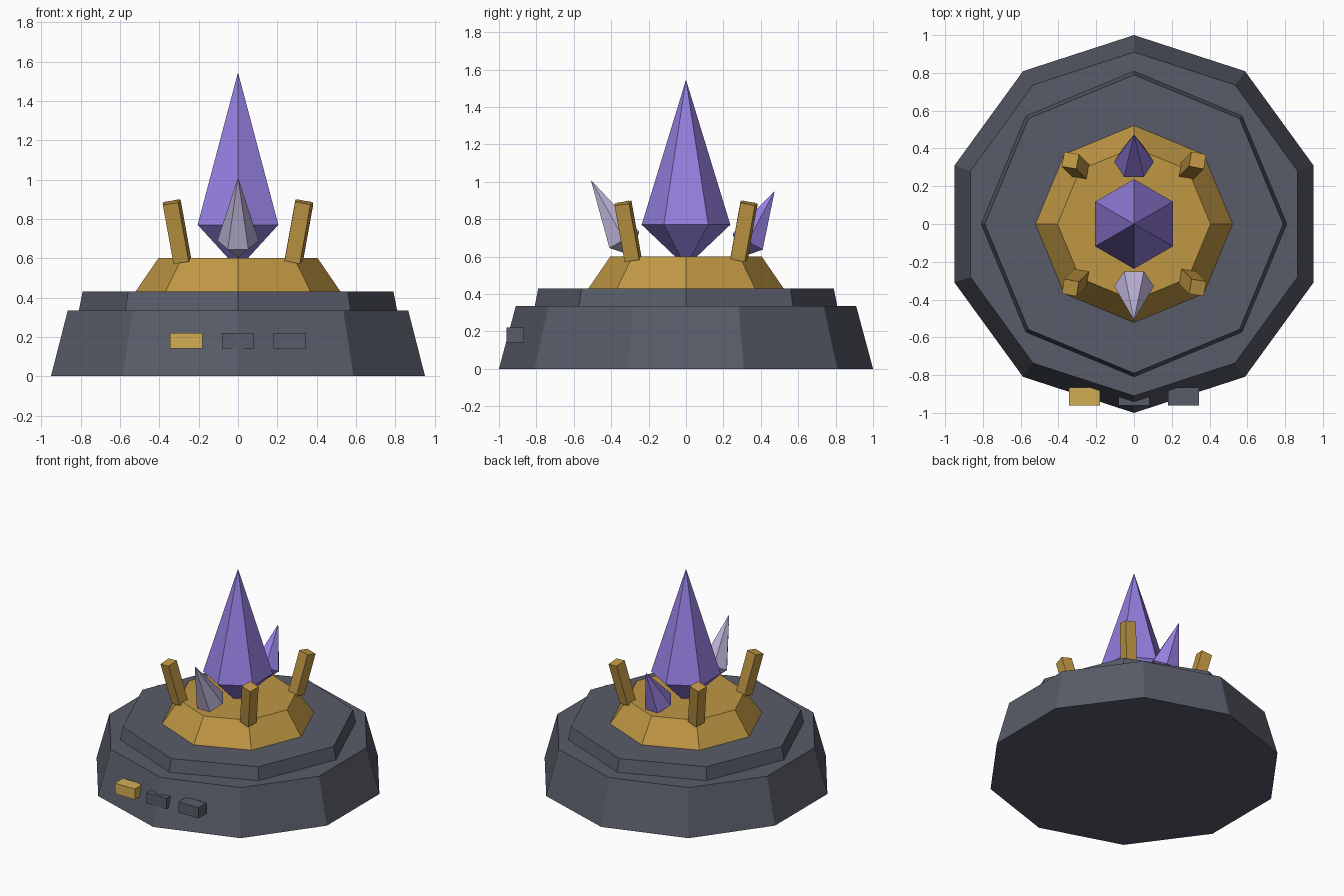
import bpy, bmesh, math
from mathutils import Matrix, Vector

if "Cube" in bpy.data.objects:
    bpy.data.objects.remove(bpy.data.objects["Cube"])


def mat(name, r, g, b):
    lin = [((c / 255 + 0.055) / 1.055) ** 2.4 for c in (r, g, b)]
    m = bpy.data.materials.new(name)
    m.diffuse_color = (*lin, 1)
    m.use_nodes = True
    m.node_tree.nodes["Principled BSDF"].inputs["Base Color"].default_value = m.diffuse_color
    return m


SLATE = mat("slate", 88, 92, 104)
GOLD = mat("gold", 192, 151, 68)
BRIGHT = mat("bright_gold", 212, 174, 84)
VIOLET = mat("violet", 148, 126, 222)
PALE = mat("pale_violet", 186, 176, 212)


def finish(name, bm, material):
    bmesh.ops.recalc_face_normals(bm, faces=bm.faces)
    me = bpy.data.meshes.new(name)
    bm.to_mesh(me)
    bm.free()
    me.materials.append(material)
    ob = bpy.data.objects.new(name, me)
    bpy.context.collection.objects.link(ob)
    return ob


def lathe(name, sides, profile, material, start=90, matrix=Matrix()):
    """Flat-sided stack of rings; radius 0 makes a tip."""
    bm = bmesh.new()
    rings = []
    for r, z in profile:
        if r == 0:
            rings.append([bm.verts.new((0, 0, z))] * sides)
        else:
            angs = [math.radians(start) + math.tau * i / sides for i in range(sides)]
            rings.append([bm.verts.new((r * math.cos(a), r * math.sin(a), z)) for a in angs])
    for lo, hi in zip(rings, rings[1:]):
        for i in range(sides):
            j = (i + 1) % sides
            bm.faces.new(list(dict.fromkeys((lo[i], lo[j], hi[j], hi[i]))))
    for (r, z), ring in zip((profile[0], profile[-1]), (rings[0], rings[-1])):
        if r:
            bm.faces.new(ring)
    bm.transform(matrix)
    return finish(name, bm, material)


def box(name, size, matrix, material):
    bm = bmesh.new()
    bmesh.ops.create_cube(bm, size=1, matrix=matrix @ Matrix.Diagonal((*size, 1)))
    return finish(name, bm, material)


# Stepped pedestal and gold collar
lathe("pedestal_base", 10, [(1.0, 0), (0.91, 0.335)], SLATE)
lathe("pedestal_step", 8, [(0.81, 0.33), (0.79, 0.43)], SLATE)
lathe("gold_collar", 8, [(0.525, 0.425), (0.405, 0.6)], GOLD)

# Main crystal
lathe("main_crystal", 6, [(0, 0.545), (0.237, 0.77), (0, 1.545)], VIOLET)

# Small crystals leaning outward
for name, y, z, lean, height, m in (("front_shard", -0.33, 0.69, 0.51, 0.367, PALE),
                                    ("back_shard", 0.33, 0.68, -0.49, 0.306, VIOLET)):
    mx = Matrix.Translation((0, y, z)) @ Matrix.Rotation(lean, 4, 'X')
    lathe(name, 6, [(0, -0.1), (0.105, 0), (0, height)], m, 0, mx)

# Four prongs leaning outward on the diagonals
for sx in (-1, 1):
    for sy in (-1, 1):
        axis = Vector((sx * 0.18, sy * 0.18, 1))
        lean = Vector((0, 0, 1)).rotation_difference(axis).to_matrix().to_4x4()
        mx = (Matrix.Translation((sx * 0.31, sy * 0.31, 0.735)) @ lean
              @ Matrix.Rotation(math.radians(-10), 4, 'Z'))
        box("prong", (0.08, 0.08, 0.31), mx, GOLD)

# Front buttons
for x, m in ((-0.262, BRIGHT), (0, SLATE), (0.262, SLATE)):
    box("front_button", (0.165, 0.095, 0.08), Matrix.Translation((x, -0.913, 0.18)), m)
